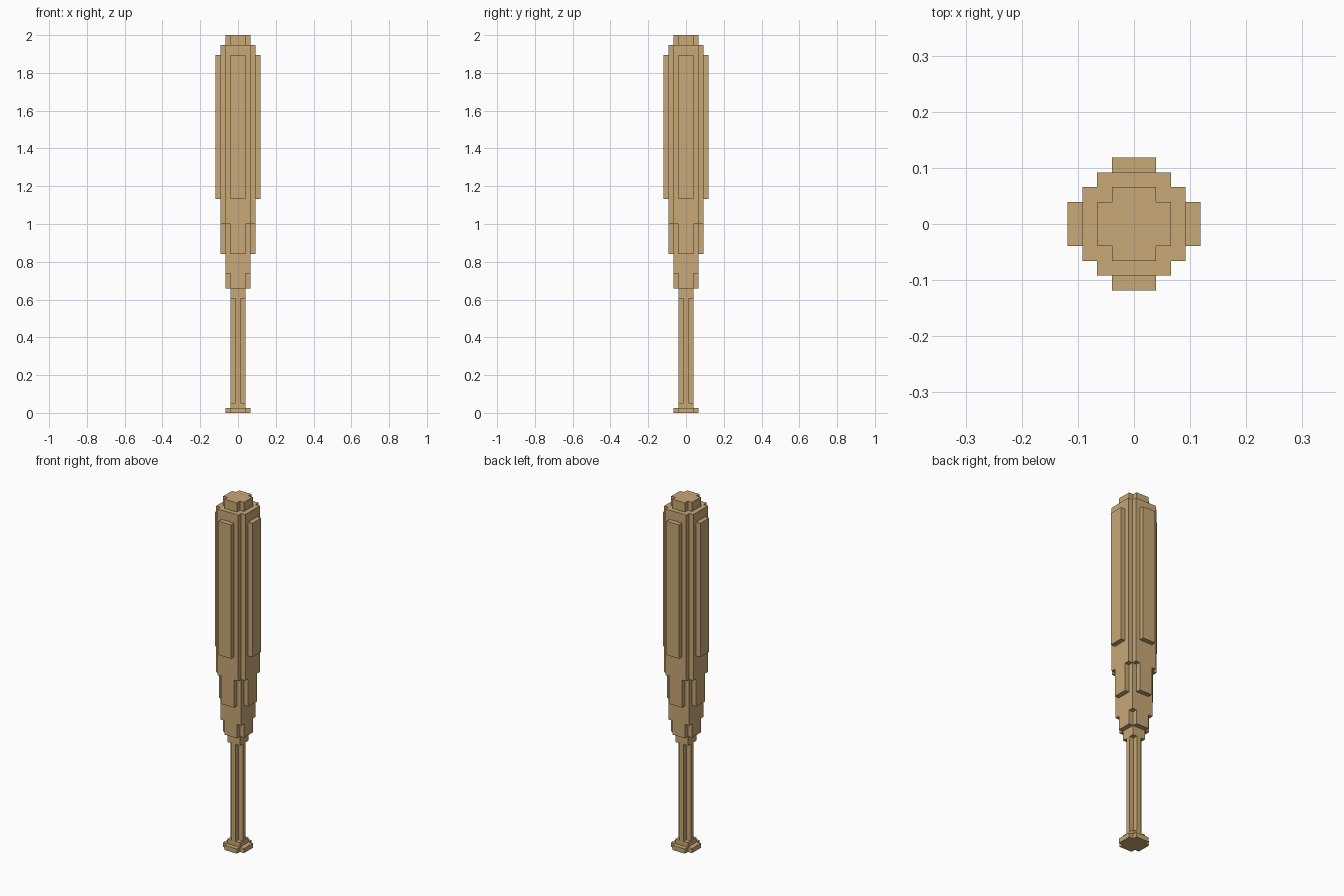
import bpy, bmesh, math

if "Cube" in bpy.data.objects:
    bpy.data.objects.remove(bpy.data.objects["Cube"])

U = 2 / 76      # one block; the bat is 76 blocks tall

wood = bpy.data.materials.new("light wood")
wood.diffuse_color = (0.578, 0.392, 0.181, 1)
wood.use_nodes = True
wood.node_tree.nodes["Principled BSDF"].inputs["Base Color"].default_value = wood.diffuse_color

# Layers: part, bottom, top (in blocks), crossed rectangles (long, short) making the stepped section
LAYERS = [
    ("knob", 0, 1, [(5, 3)]),
    ("handle", 1, 2, [(3, 3)]),
    ("handle", 2, 23, [(3, 1)]),
    ("handle", 23, 25, [(3, 3)]),
    ("taper", 25, 28, [(5, 3)]),
    ("taper", 28, 32, [(5, 5)]),
    ("taper", 32, 38, [(7, 3), (5, 5)]),
    ("barrel", 38, 43, [(7, 5)]),
    ("barrel", 43, 72, [(9, 3), (7, 5)]),
    ("barrel", 72, 74, [(7, 5)]),
    ("barrel", 74, 76, [(5, 3)]),
]


def filled(layer, x, y):
    """True if the cell at x, y belongs to the section of this layer."""
    if not 0 <= layer < len(LAYERS):
        return False
    long_side, short_side = max(abs(x), abs(y)), min(abs(x), abs(y))
    return any(long_side <= a // 2 and short_side <= b // 2
               for a, b in LAYERS[layer][3])


def build(part):
    """Skin the layers of one part, leaving out faces hidden inside the bat."""
    bm = bmesh.new()

    def quad(*pts):
        bm.faces.new([bm.verts.new([c * U for c in p]) for p in pts])

    for i, (name, z0, z1, _) in enumerate(LAYERS):
        if name != part:
            continue
        for x in range(-4, 5):
            for y in range(-4, 5):
                if not filled(i, x, y):
                    continue
                ring = [(x - .5, y - .5), (x + .5, y - .5), (x + .5, y + .5), (x - .5, y + .5)]
                # sides
                for k, (dx, dy) in enumerate([(0, -1), (1, 0), (0, 1), (-1, 0)]):
                    if not filled(i, x + dx, y + dy):
                        a, b = ring[k], ring[(k + 1) % 4]
                        quad((*a, z0), (*b, z0), (*b, z1), (*a, z1))
                # ledges above and below
                if not filled(i + 1, x, y):
                    quad(*[(*p, z1) for p in ring])
                if not filled(i - 1, x, y):
                    quad(*[(*p, z0) for p in reversed(ring)])
    # merge the cells into large flat faces
    bmesh.ops.remove_doubles(bm, verts=bm.verts, dist=1e-4)
    bmesh.ops.dissolve_limit(bm, angle_limit=math.radians(1), verts=bm.verts, edges=bm.edges)
    mesh = bpy.data.meshes.new(part)
    bm.to_mesh(mesh)
    bm.free()
    mesh.materials.append(wood)
    bpy.context.collection.objects.link(bpy.data.objects.new(part, mesh))


for part in ("knob", "handle", "taper", "barrel"):
    build(part)
